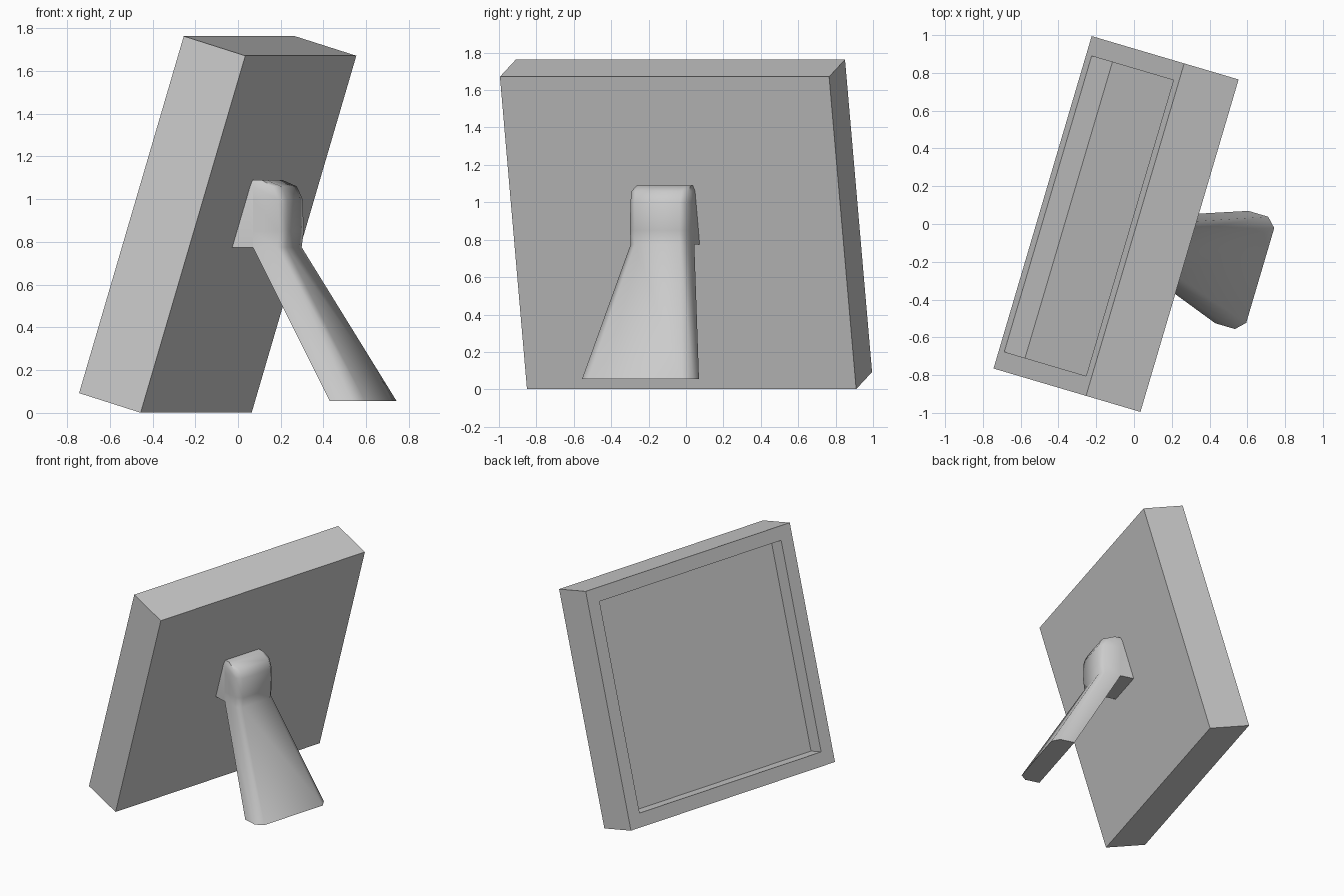
import bpy, bmesh, math
from mathutils import Matrix, Vector

cube = bpy.data.objects.get("Cube")
if cube:
    bpy.data.objects.remove(cube, do_unlink=True)

grey = bpy.data.materials.new("plain grey")
colour = (0.6, 0.6, 0.6, 1)
grey.use_nodes = True
grey.diffuse_color = colour
grey.node_tree.nodes["Principled BSDF"].inputs["Base Color"].default_value = colour

YAW = Matrix.Rotation(math.radians(-16.45), 4, 'Z')
LEAN = Matrix.Rotation(math.radians(17), 4, 'Y')


def finish(bm, name, matrix, smooth=None):
    bmesh.ops.recalc_face_normals(bm, faces=bm.faces)
    bm.transform(matrix)
    mesh = bpy.data.meshes.new(name)
    bm.to_mesh(mesh)
    bm.free()
    mesh.materials.append(grey)
    obj = bpy.data.objects.new(name, mesh)
    bpy.context.collection.objects.link(obj)
    if smooth:
        bpy.ops.object.select_all(action='DESELECT')
        obj.select_set(True)
        bpy.context.view_layer.objects.active = obj
        bpy.ops.object.shade_smooth_by_angle(angle=math.radians(smooth))
    return obj


def loft(name, rings, smooth=None):
    """Skin a list of equal point rings and cap both ends."""
    bm = bmesh.new()
    loops = [[bm.verts.new(p) for p in ring] for ring in rings]
    for a, b in zip(loops, loops[1:]):
        for i in range(len(a)):
            j = (i + 1) % len(a)
            bm.faces.new((a[i], a[j], b[j], b[i]))
    bm.faces.new(loops[0])
    bm.faces.new(loops[-1])
    return finish(bm, name, YAW, smooth)


# Leaning frame with a recessed picture area
bm = bmesh.new()
bmesh.ops.create_cube(bm, size=1, matrix=Matrix.Diagonal((0.314, 1.835, 1.747, 1)))
bm.normal_update()
face = min(bm.faces, key=lambda f: f.calc_center_median().x)
bmesh.ops.inset_region(bm, faces=[face], thickness=0.143)
picture = bmesh.ops.extrude_discrete_faces(bm, faces=[face])["faces"][0]
bmesh.ops.translate(bm, verts=picture.verts, vec=(0.12, 0, 0))
finish(bm, "picture_frame", Matrix.Translation((-0.095, 0, 0.882)) @ YAW @ LEAN)

# Splayed support leg with a rounded head
MID, INNER = -0.072, 0.141


def leg_ring(z, inner, outer, half, cut):
    pts = [(inner, -half), (outer - cut, -half), (outer, cut - half),
           (outer, half - cut), (outer - cut, half), (inner, half)]
    return [Vector((n, MID + u, z)) for n, u in pts]


loft("support_leg", [leg_ring(*r) for r in (
    (1.09, INNER, 0.20, 0.15, 0.02),
    (1.06, INNER, 0.27, 0.16, 0.03),
    (1.0, INNER, 0.30, 0.16, 0.035),
    (0.85, INNER, 0.305, 0.16, 0.035),
    (0.775, INNER, 0.295, 0.16, 0.035),
    (0.055, 0.561, 0.718, 0.31, 0.048))], 50)


# Mount joining the leg head to the back of the frame
def mount_ring(z, half):
    back = 0.309 * z - 0.22
    return [Vector((n, MID + u, z)) for n, u in
            ((back, -half), (INNER, -half), (INNER, half), (back, half))]


loft("leg_mount", [mount_ring(1.09, 0.15), mount_ring(1.06, 0.16), mount_ring(0.775, 0.16)], 50)
